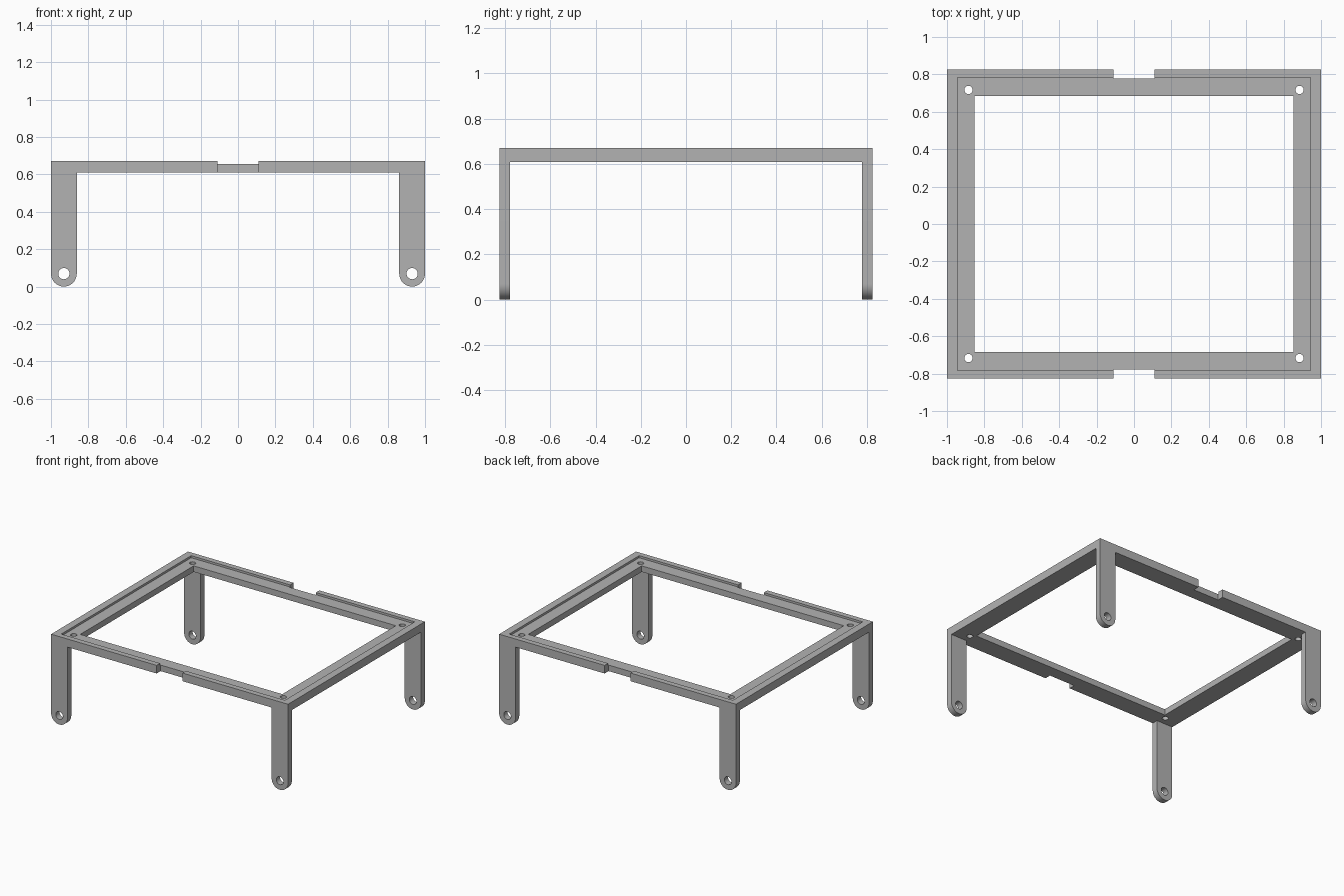
import bpy
import bmesh
from math import pi, cos, sin, radians
from mathutils import Matrix

if "Cube" in bpy.data.objects:
    bpy.data.objects.remove(bpy.data.objects["Cube"], do_unlink=True)

# Overall sizes
HALF_X, HALF_Y = 1.0, 0.825
TOP, UNDERSIDE, LEDGE = 0.671, 0.609, 0.655
LEG_R, LEG_T = 0.069, 0.046

grey = bpy.data.materials.new("plain grey")
grey.use_nodes = True
grey.diffuse_color = (0.45, 0.45, 0.45, 1)
grey.node_tree.nodes["Principled BSDF"].inputs["Base Color"].default_value = grey.diffuse_color


def finish(name, bm):
    bmesh.ops.recalc_face_normals(bm, faces=bm.faces[:])
    mesh = bpy.data.meshes.new(name)
    bm.to_mesh(mesh)
    bm.free()
    mesh.materials.append(grey)
    obj = bpy.data.objects.new(name, mesh)
    bpy.context.collection.objects.link(obj)
    return obj


def box(name, x0, x1, y0, y1, z0, z1):
    bm = bmesh.new()
    bmesh.ops.create_cube(bm, size=1)
    bmesh.ops.scale(bm, vec=(x1 - x0, y1 - y0, z1 - z0), verts=bm.verts)
    bmesh.ops.translate(bm, vec=((x0 + x1) / 2, (y0 + y1) / 2, (z0 + z1) / 2), verts=bm.verts)
    return finish(name, bm)


def pin(name, radius, depth, centre, along_y=False):
    bm = bmesh.new()
    bmesh.ops.create_cone(bm, cap_ends=True, segments=40, radius1=radius, radius2=radius, depth=depth)
    turn = Matrix.Rotation(pi / 2 if along_y else 0, 4, "X")
    bmesh.ops.transform(bm, matrix=Matrix.Translation(centre) @ turn, verts=bm.verts)
    return finish(name, bm)


def leg(name, cx, y0):
    # Straight strip with a half-round foot, extruded through its thickness
    foot = [(cx + LEG_R * cos(a), LEG_R + LEG_R * sin(a))
            for a in (pi + pi * i / 24 for i in range(25))]
    outline = foot + [(cx + LEG_R, LEDGE - 0.02), (cx - LEG_R, LEDGE - 0.02)]
    bm = bmesh.new()
    face = bm.faces.new([bm.verts.new((x, y0, z)) for x, z in outline])
    ext = bmesh.ops.extrude_face_region(bm, geom=[face])
    verts = [v for v in ext["geom"] if isinstance(v, bmesh.types.BMVert)]
    bmesh.ops.translate(bm, vec=(0, LEG_T, 0), verts=verts)
    return finish(name, bm)


def combine(target, tool, operation):
    mod = target.modifiers.new(tool.name, "BOOLEAN")
    mod.operation, mod.solver, mod.object = operation, "EXACT", tool
    bpy.ops.object.select_all(action="DESELECT")
    target.select_set(True)
    bpy.context.view_layer.objects.active = target
    bpy.ops.object.modifier_apply(modifier=mod.name)
    bpy.data.objects.remove(tool, do_unlink=True)


# Rectangular frame with a central opening and a shallow recess inside the rim
frame = box("frame_with_legs", -HALF_X, HALF_X, -HALF_Y, HALF_Y, UNDERSIDE, TOP)
combine(frame, box("opening", -0.853, 0.853, -0.684, 0.684, 0.5, 0.8), "DIFFERENCE")
combine(frame, box("recess", -0.944, 0.944, -0.783, 0.783, LEDGE, 0.8), "DIFFERENCE")

# Notches in the middle of the front and back edges
for side in (-1, 1):
    y0, y1 = sorted((side * 0.777, side * 0.9))
    combine(frame, box("notch", -0.109, 0.109, y0, y1, 0.5, 0.8), "DIFFERENCE")

# Corner legs, their pivot holes, and the screw holes in the ledge
for sx in (-1, 1):
    for sy in (-1, 1):
        cx = sx * (HALF_X - LEG_R)
        y0 = HALF_Y - LEG_T if sy > 0 else -HALF_Y
        combine(frame, leg("leg", cx, y0), "UNION")
        combine(frame, pin("pivot_hole", 0.03, 0.2, (cx, sy * HALF_Y, LEG_R), True), "DIFFERENCE")
        combine(frame, pin("screw_hole", 0.022, 0.2, (sx * 0.885, sy * 0.717, TOP)), "DIFFERENCE")

# Smooth rounded feet and holes, sharp corners elsewhere
bpy.ops.object.select_all(action="DESELECT")
frame.select_set(True)
bpy.context.view_layer.objects.active = frame
bpy.ops.object.shade_smooth_by_angle(angle=radians(30))
